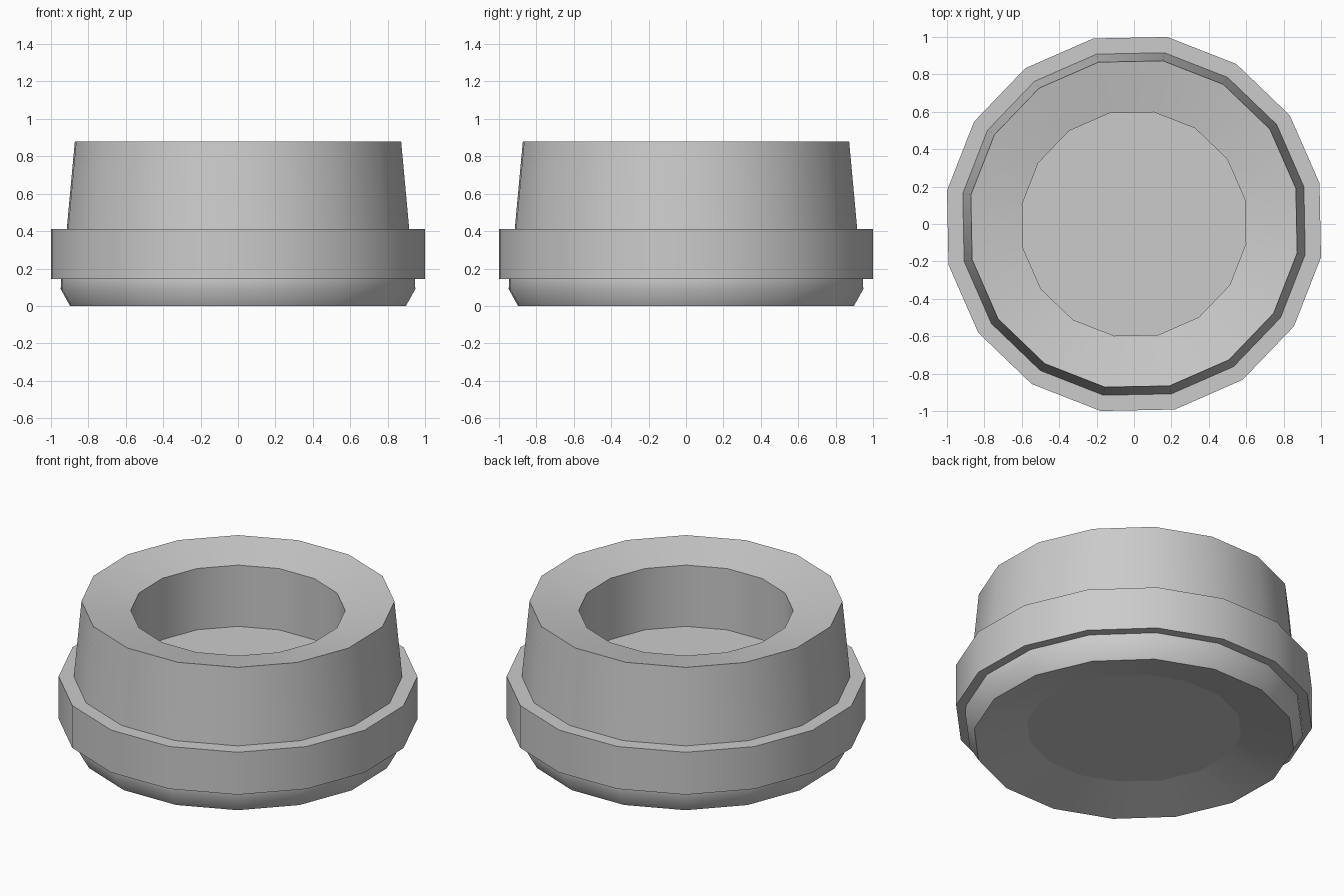
import bpy, bmesh, math

if "Cube" in bpy.data.objects:
    bpy.data.objects.remove(bpy.data.objects["Cube"])

SIDES = 16
TURN = math.radians(12.4)   # the polygon is turned slightly off the axes

# (radius, z) from the centre of the underside, round the outside, to the hole floor
PROFILE = [
    (0.61, 0.07), (0.912, 0.0),            # recessed underside
    (0.963, 0.09), (0.96, 0.145),          # rounded foot
    (1.0155, 0.145), (1.0155, 0.41),       # flange
    (0.93, 0.41), (0.886, 0.88),           # tapered wall
    (0.607, 0.823), (0.607, 0.44),         # dished rim and hole
]


def lathe(name, profile):
    bm = bmesh.new()
    rings = []
    for r, z in profile:
        rings.append([bm.verts.new((r * math.cos(TURN + math.tau * i / SIDES),
                                    r * math.sin(TURN + math.tau * i / SIDES), z))
                      for i in range(SIDES)])
    for a, b in zip(rings, rings[1:]):
        for i in range(SIDES):
            j = (i + 1) % SIDES
            bm.faces.new((a[i], a[j], b[j], b[i]))
    # flat underside and hole floor
    bm.faces.new(rings[0][::-1])
    bm.faces.new(rings[-1])
    bmesh.ops.recalc_face_normals(bm, faces=bm.faces[:])
    mesh = bpy.data.meshes.new(name)
    bm.to_mesh(mesh)
    bm.free()
    obj = bpy.data.objects.new(name, mesh)
    bpy.context.collection.objects.link(obj)
    return obj


pot = lathe("flanged_collar", PROFILE)
bpy.context.view_layer.objects.active = pot
pot.select_set(True)
bpy.ops.object.shade_smooth_by_angle(angle=math.radians(35))
for p in pot.data.polygons:
    if len(p.vertices) == SIDES:
        p.use_smooth = False
